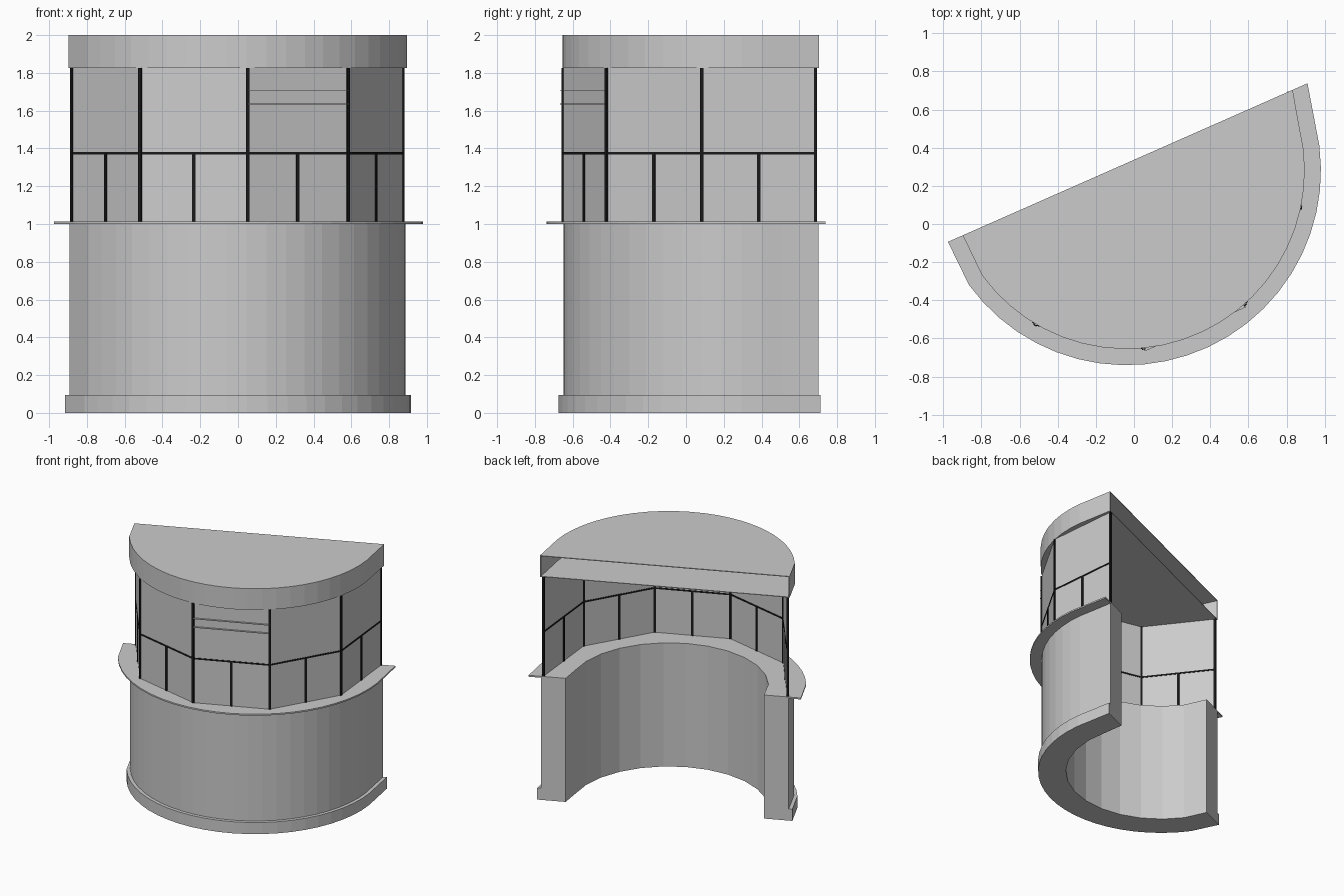
import bpy, bmesh
from math import radians, cos, sin, atan2
from mathutils import Vector, Matrix

if "Cube" in bpy.data.objects:
    bpy.data.objects.remove(bpy.data.objects["Cube"])

C = Vector((-0.04, 0.28))            # centre of the curved wall
MID = Vector((-0.033, 0.322))        # middle of the straight open back
U = Vector((0.915, 0.4035)).normalized()

black = bpy.data.materials.new("black_frame")
black.diffuse_color = (0.01, 0.01, 0.01, 1)
black.use_nodes = True
black.node_tree.nodes["Principled BSDF"].inputs["Base Color"].default_value = black.diffuse_color


def add_object(name, bm, mat=None):
    bmesh.ops.recalc_face_normals(bm, faces=bm.faces[:])
    me = bpy.data.meshes.new(name)
    bm.to_mesh(me)
    bm.free()
    if mat:
        me.materials.append(mat)
    ob = bpy.data.objects.new(name, me)
    bpy.context.collection.objects.link(ob)


def arc(r, n=24):
    """Half-round outline, with short straight runs to the back line."""
    pts = [MID - U * (r + 0.01)]
    for i in range(n + 1):
        a = radians(216 + 158 * i / n)
        pts.append(C + Vector((cos(a), sin(a))) * r)
    pts.append(MID + U * (r + 0.01))
    return pts


def slab(name, outline, z0, z1):
    bm = bmesh.new()
    f = bm.faces.new([bm.verts.new((p.x, p.y, z0)) for p in outline])
    ext = bmesh.ops.extrude_face_region(bm, geom=[f], use_keep_orig=True)
    vs = [g for g in ext["geom"] if isinstance(g, bmesh.types.BMVert)]
    bmesh.ops.translate(bm, verts=vs, vec=(0, 0, z1 - z0))
    add_object(name, bm)


def band(name, r_out, r_in, z0, z1, n_in=24):
    """Curved wall built as a strip of quads around a closed section."""
    n = 24
    bm = bmesh.new()
    outer = arc(r_out, n)
    inner = arc(r_in, n)
    if n_in < n:                     # coarser inner facets
        k = n // n_in
        for i in range(1, n + 1):
            lo = 1 + (i - 1) // k * k
            if lo + k <= n + 1:
                inner[i] = arc(r_in)[lo].lerp(arc(r_in)[lo + k], (i - lo) / k)
    rows = [[bm.verts.new((p.x, p.y, z)) for p, z in
             ((o, z0), (o, z1), (q, z1), (q, z0))] for o, q in zip(outer, inner)]
    for a, b in zip(rows, rows[1:]):
        for j in range(4):
            bm.faces.new((a[j], b[j], b[(j + 1) % 4], a[(j + 1) % 4]))
    bm.faces.new(rows[0])
    bm.faces.new(rows[-1])
    add_object(name, bm)


def beam(name, a, b, depth, z0, z1, mat=None, shift=0.0):
    """Upright box running from a to b in plan."""
    d = b - a
    m = (a + b) / 2 + Vector((d.y, -d.x)).normalized() * shift
    bm = bmesh.new()
    bmesh.ops.create_cube(bm, size=1, matrix=(
        Matrix.Translation((m.x, m.y, (z0 + z1) / 2))
        @ Matrix.Rotation(atan2(d.y, d.x), 4, 'Z')
        @ Matrix.Diagonal((d.length, depth, z1 - z0, 1))))
    add_object(name, bm, mat)


# Lower wall, base trim and counter ledge
band("lower_wall", 0.928, 0.74, 0.0, 1.0, 12)
band("base_trim", 0.955, 0.92, 0.0, 0.095)
band("counter_ledge", 1.02, 0.74, 1.0, 1.012, 12)

# Hollow roof, open at the back
slab("roof_top", arc(0.935), 1.994, 2.0)
slab("roof_ceiling", arc(0.93), 1.826, 1.831)
band("roof_fascia", 0.935, 0.927, 1.826, 1.995)

# Five-sided window band
corners = [Vector(p) for p in ((-0.876, -0.065), (-0.516, -0.526), (0.05, -0.65),
                               (0.58, -0.42), (0.872, 0.085), (0.812, 0.685))]
W, Z0, ZR, Z1 = 0.018, 1.012, 1.375, 1.826


def post(name, p, along, z1):
    h = along.normalized() * W / 2
    beam(name, p - h, p + h, W, Z0, z1, black)


for i, (a, b) in enumerate(zip(corners, corners[1:])):
    beam(f"window_pane_{i}", a, b, 0.006, Z0, Z1)
    beam(f"window_rail_{i}", a, b, 0.014, ZR - 0.006, ZR + 0.006, black)
    post(f"short_post_{i}", (a + b) / 2, b - a, ZR)
for i, p in enumerate(corners):
    q = corners[max(i - 1, 0)]
    r = corners[min(i + 1, 5)]
    post(f"tall_post_{i}", p, r - q, Z1)

# Thin slats on the front serving window
for i, z in enumerate((1.635, 1.705)):
    beam(f"window_slat_{i}", corners[2], corners[3], 0.02, z - 0.002, z + 0.002, None, 0.008)
